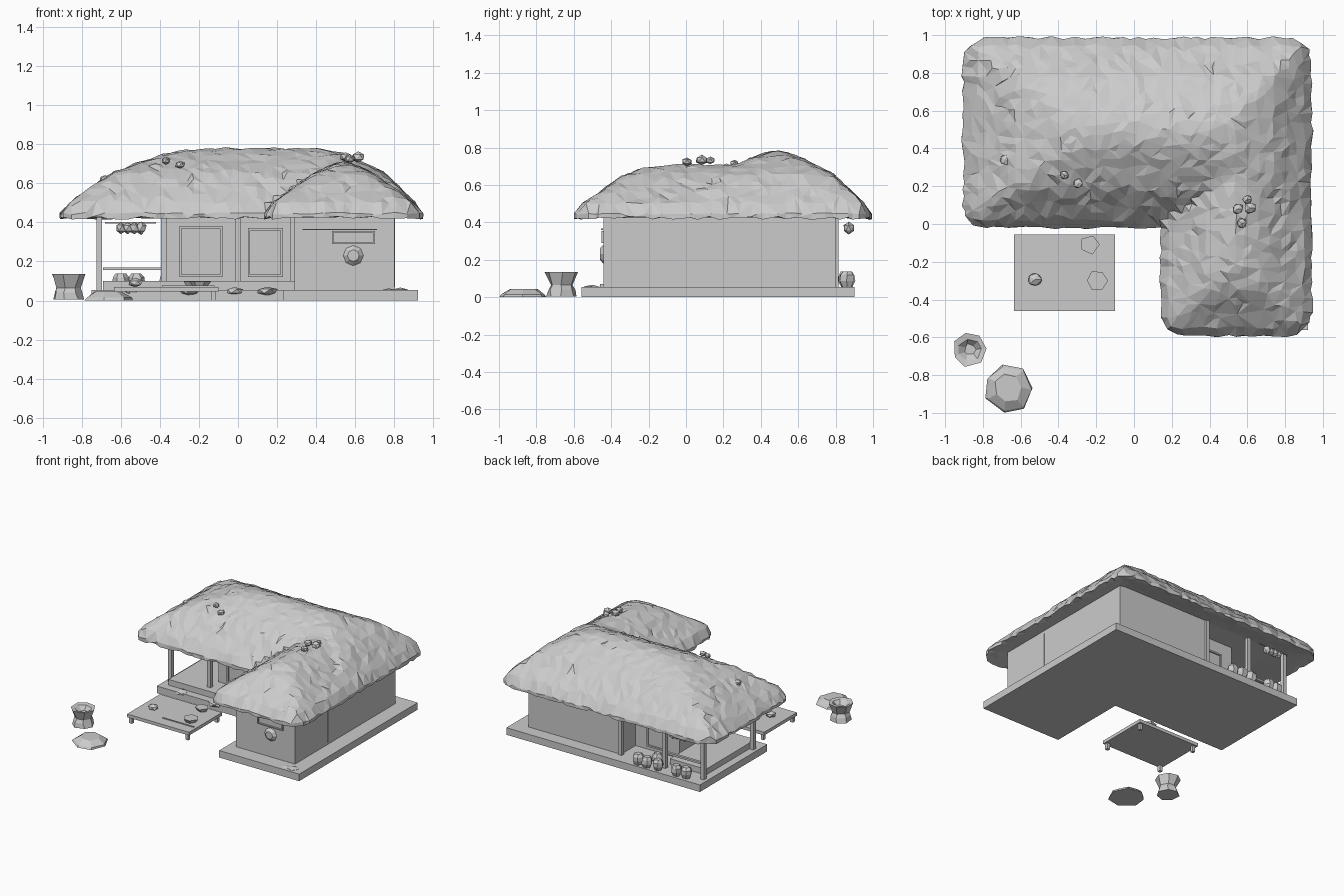
import bpy, bmesh, math, random
from mathutils import Vector

if "Cube" in bpy.data.objects:
    bpy.data.objects.remove(bpy.data.objects["Cube"])
random.seed(4)


def add(name, bm):
    bmesh.ops.recalc_face_normals(bm, faces=bm.faces)
    me = bpy.data.meshes.new(name)
    bm.to_mesh(me)
    bm.free()
    ob = bpy.data.objects.new(name, me)
    bpy.context.collection.objects.link(ob)
    return ob


def prism(name, pts, z0, z1):
    bm = bmesh.new()
    f = bm.faces.new([bm.verts.new((x, y, z0)) for x, y in pts])
    r = bmesh.ops.extrude_face_region(bm, geom=[f])
    for v in r["geom"]:
        if isinstance(v, bmesh.types.BMVert):
            v.co.z = z1
    return add(name, bm)


def box(name, x0, x1, y0, y1, z0, z1):
    return prism(name, [(x0, y0), (x1, y0), (x1, y1), (x0, y1)], z0, z1)


def lathe(name, c, prof, n=7, jit=0.0):
    bm = bmesh.new()
    rings = []
    for r, z in prof:
        rings.append([bm.verts.new((c[0] + r * math.cos(a * math.tau / n) + random.uniform(-jit, jit),
                                    c[1] + r * math.sin(a * math.tau / n) + random.uniform(-jit, jit),
                                    c[2] + z)) for a in range(n)])
    for a, b in zip(rings, rings[1:]):
        for i in range(n):
            bm.faces.new((a[i], a[(i + 1) % n], b[(i + 1) % n], b[i]))
    bm.faces.new(rings[0])
    bm.faces.new(rings[-1])
    return add(name, bm)


def blob(name, c, r, sz=1.0):
    bm = bmesh.new()
    bmesh.ops.create_icosphere(bm, subdivisions=1, radius=r)
    for v in bm.verts:
        v.co *= random.uniform(0.85, 1.1)
        v.co.z *= sz
        v.co += Vector(c)
    return add(name, bm)


# Thatched roof: an L-shaped height field, main range plus front wing
X0, XM, X1 = -0.905, 0.14, 0.94
Y0, YM, Y1 = -0.59, -0.02, 0.985
MAIN = [(0, .445), (.04, .505), (.2, .655), (.38, .75), (.47, .785)]
WING = [(0, .445), (.04, .50), (.25, .65), (.37, .71)]


def interp(tab, d):
    for (a, p), (b, q) in zip(tab, tab[1:]):
        if d <= b:
            return p + (q - p) * (d - a) / (b - a)
    return tab[-1][1]


def softmin(*ds):
    return sum(max(d, 1e-4) ** -8 for d in ds) ** (-1 / 8)


def roof_field(x, y):
    h, d = 0, 0
    if y > YM - 1e-6:
        d = softmin((x - X0) / 1.35, X1 - x, y - YM, Y1 - y)
        h = interp(MAIN, d)
    if x > XM - 1e-6:
        e = softmin(x - XM, X1 - x, y - Y0, Y1 - y)
        h, d = max(h, interp(WING, e)), max(d, e)
    return h, d


def round_corner(x, y, r=0.13):
    for cx, cy, sx, sy in ((X0, YM, 1, 1), (X0, Y1, 1, -1), (X1, Y1, -1, -1),
                           (X1, Y0, -1, 1), (XM, Y0, 1, 1)):
        ox, oy = cx + sx * r, cy + sy * r
        a, b = (ox - x) * sx / r, (oy - y) * sy / r
        if 0 < a <= 1.001 and 0 < b <= 1.001:
            return (ox - sx * r * a * math.sqrt(1 - b * b / 2),
                    oy - sy * r * b * math.sqrt(1 - a * a / 2))
    return x, y


def spaced(a, b, c, n, m):
    return [a + (b - a) * i / n for i in range(n)] + [b + (c - b) * i / m for i in range(m + 1)]


xs, ys = spaced(X0, XM, X1, 26, 20), spaced(Y0, YM, Y1, 14, 25)
bm = bmesh.new()
top, low = {}, {}
for i, x in enumerate(xs):
    for j, y in enumerate(ys):
        if i < 26 and j < 14:
            continue
        h, d = roof_field(x, y)
        px, py = round_corner(x, y)
        px += random.uniform(-.008, .008)
        py += random.uniform(-.008, .008)
        top[i, j] = bm.verts.new((px, py, h + random.uniform(-.006, .006)))
        low[i, j] = bm.verts.new((px, py, min(.418 + .2 * d, .455) + (random.uniform(-.004, .012) if d < .01 else 0)))
count = {}
for (i, j) in list(top):
    q = [(i, j), (i + 1, j), (i + 1, j + 1), (i, j + 1)]
    if all(k in top for k in q):
        bm.faces.new([top[k] for k in q])
        bm.faces.new([low[k] for k in reversed(q)])
        for a, b in zip(q, q[1:] + q[:1]):
            key = tuple(sorted((a, b)))
            count[key] = count.get(key, 0) + 1
for (a, b), n in count.items():
    if n == 1:
        bm.faces.new((top[a], top[b], low[b], low[a]))
bmesh.ops.triangulate(bm, faces=bm.faces)
roof = add("thatched_roof", bm)
dec = roof.modifiers.new("facets", "DECIMATE")
dec.ratio = 0.35

# Stone base and clay walls
prism("stone_base", [(-.75, .07), (.23, .07), (.23, -.56), (.92, -.56), (.92, .9), (-.75, .9)], 0, .055)
prism("clay_walls", [(-.38, .3), (.29, .3), (.29, -.44), (.8, -.44), (.8, .8), (0, .8),
                     (0, .62), (-.38, .62)], .05, .455)
box("side_wall_seam", .798, .804, -.04, -.03, .07, .42)

# Wooden porch floors, rails and posts
box("front_porch_floor", -.69, .29, .13, .3, .05, .1)
box("side_porch_floor", -.69, -.38, .3, .74, .05, .1)
box("porch_rail", -.69, -.38, .77, .79, .155, .17)
for k, (x, y) in enumerate([(-.71, .19), (-.38, .2), (0, .19), (.28, .2), (-.71, .8), (-.38, .8), (-.0, .8)]):
    box(f"post_{k}", x - .015, x + .015, y - .015, y + .015, .05, .45)

# Doors and window frames
def frame(name, x0, x1, y, z0, z1, t=.012):
    for s, c in (("left", (x0, x0 + t, z0, z1)), ("right", (x1 - t, x1, z0, z1)),
                 ("bottom", (x0, x1, z0, z0 + t)), ("top", (x0, x1, z1 - t, z1))):
        box(f"{name}_{s}", c[0], c[1], y - .008, y + .008, c[2], c[3])


frame("front_door", .05, .23, .297, .12, .37)
frame("room_door", -.3, -.08, .297, .12, .38)
frame("back_door", -.28, -.1, .623, .08, .36)
frame("wing_window", .48, .7, -.443, .29, .355, .008)
box("hanging_rod", .33, .71, -.455, -.445, .36, .367)

# Round basket hung on the wing front
basket = lathe("hung_basket", (0, 0, 0), [(.052, 0), (.03, .02)], 8)
basket.rotation_euler = (math.pi / 2, 0, 0)
basket.location = (.59, -.44, .23)

# Low wooden bench in the yard with legs and trays
box("yard_bench_top", -.635, -.1, -.46, -.055, .045, .07)
for k, (x, y) in enumerate([(-.61, -.44), (-.125, -.44), (-.61, -.08), (-.125, -.08)]):
    box(f"bench_leg_{k}", x - .012, x + .012, y - .012, y + .012, 0, .05)
lathe("bench_tray", (-.195, -.3, .068), [(.035, 0), (.055, .03)], 6, .004)
lathe("bench_bowl", (-.235, -.11, .068), [(.03, 0), (.05, .03)], 5, .005)
blob("bench_gourd", (-.525, -.295, .09), .04, .6)
box("bench_stick", -.39, -.12, -.375, -.367, .068, .076)

# Mortar and flat stone in the front yard
lathe("mortar", (-.87, -.665, 0), [(.08, .005), (.072, .04), (.06, .065), (.09, .135), (.06, .13), (.03, .1)], 7, .006)
lathe("flat_stone", (-.665, -.87, 0), [(.13, 0), (.12, .015), (.075, .045)], 7, .008)

# Stepping stones by the porch and the wing
for k, (x, y, r) in enumerate([(.15, .08, .06), (-.02, .09, .05), (-.25, .09, .06),
                               (-.55, .1, .05), (.83, -.5, .05), (.77, -.51, .035)]):
    blob(f"step_stone_{k}", (x, y, .048), r, .4)

# Jars and bundles along the back
JAR = [(.025, 0), (.042, .035), (.04, .065), (.025, .085)]
for k, (x, y) in enumerate([(-.36, .86), (-.27, .865), (-.19, .86), (-.6, .85), (-.52, .86), (-.3, .78)]):
    lathe(f"jar_{k}", (x, y, .053), JAR, 6, .004)
box("drying_pole", -.68, -.42, .865, .875, .395, .403)
for k in range(4):
    blob(f"drying_bundle_{k}", (-.6 + .035 * k, .87, .37), .03, 1.1)

# Gourds resting on the thatch
for k, (x, y, z, r) in enumerate([(-.68, .34, .62, .03), (-.37, .26, .715, .026), (-.295, .215, .695, .028),
                                  (.55, .08, .735, .032), (.615, .085, .735, .034), (.57, .005, .725, .03),
                                  (.6, .13, .73, .026)]):
    blob(f"roof_gourd_{k}", (x, y, z), r, .8)
